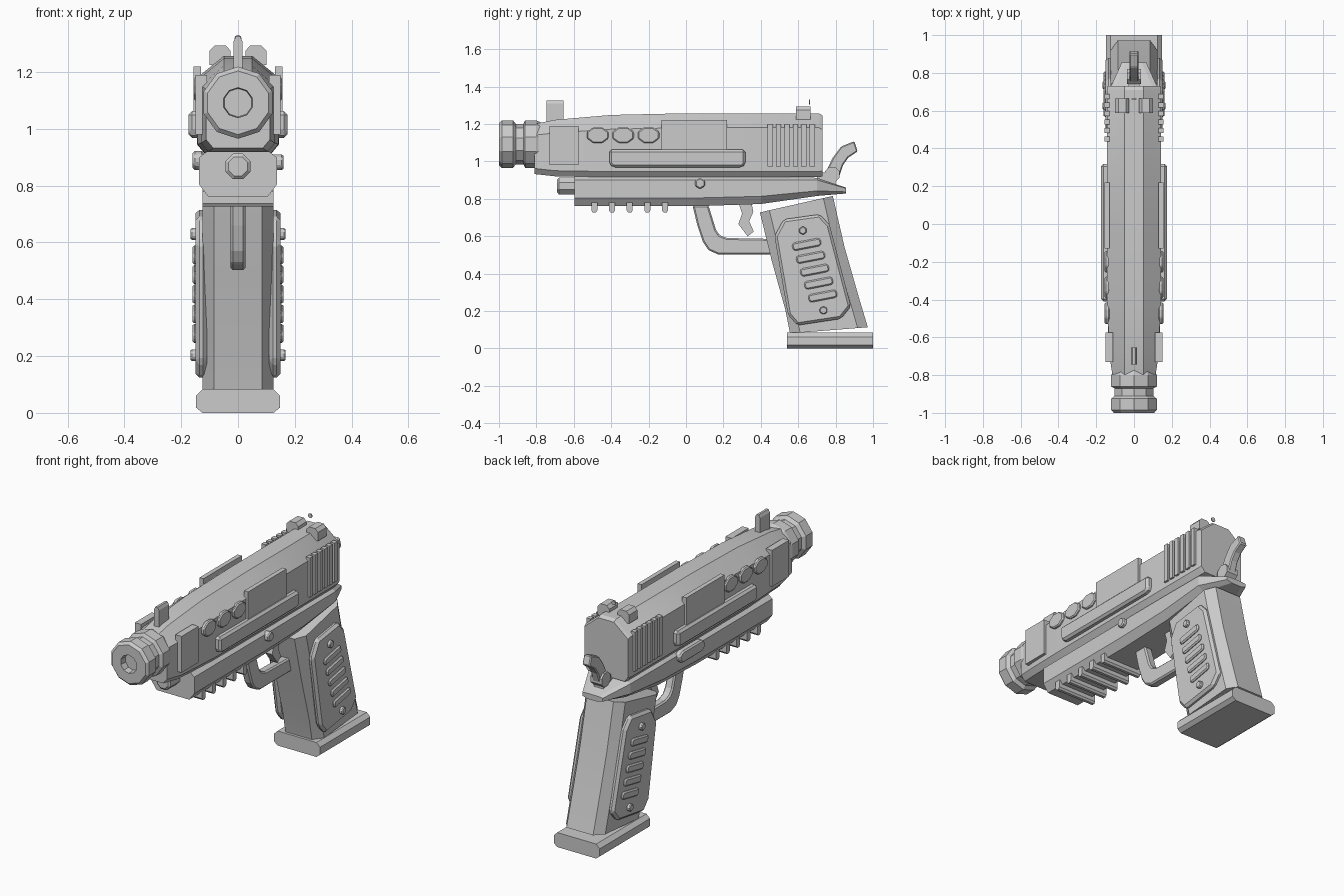
import bpy, bmesh
from math import sin, cos, pi, radians

if "Cube" in bpy.data.objects:
    bpy.data.objects.remove(bpy.data.objects["Cube"])


def finish(name, bm, bevel=0, mirror=False, smooth=False):
    bmesh.ops.remove_doubles(bm, verts=bm.verts, dist=1e-5)
    bmesh.ops.recalc_face_normals(bm, faces=bm.faces)
    mesh = bpy.data.meshes.new(name)
    bm.to_mesh(mesh)
    bm.free()
    ob = bpy.data.objects.new(name, mesh)
    bpy.context.collection.objects.link(ob)
    if bevel:
        m = ob.modifiers.new("Bevel", 'BEVEL')
        m.width, m.segments, m.limit_method = bevel, 1, 'ANGLE'
    if mirror:
        ob.modifiers.new("Mirror", 'MIRROR')
    if smooth:
        bpy.ops.object.select_all(action='DESELECT')
        ob.select_set(True)
        bpy.context.view_layer.objects.active = ob
        bpy.ops.object.shade_smooth_by_angle(angle=radians(28))
    return ob


def loft(name, rings, **kw):
    """Skin a list of equal-length closed rings and cap both ends."""
    bm = bmesh.new()
    vs = [[bm.verts.new(p) for p in r] for r in rings]
    n = len(rings[0])
    for a, b in zip(vs, vs[1:]):
        for i in range(n):
            j = (i + 1) % n
            bm.faces.new((a[i], a[j], b[j], b[i]))
    bm.faces.new(vs[0])
    bm.faces.new(vs[-1])
    return finish(name, bm, **kw)


def side_prism(name, pts, x0, x1, **kw):
    """Extrude a (y, z) outline along x."""
    return loft(name, [[(x, y, z) for y, z in pts] for x in (x0, x1)], **kw)


def long_prism(name, half, y0, y1, **kw):
    """Extrude a symmetric (x, z) half outline along y."""
    pts = half + [(-x, z) for x, z in reversed(half)]
    return loft(name, [[(x, y, z) for x, z in pts] for y in (y0, y1)], **kw)


def rect(y0, y1, z0, z1):
    return [(y0, z0), (y1, z0), (y1, z1), (y0, z1)]


def ngon(cy, cz, r, n, start=0.0, rz=None):
    rz = rz or r
    return [(cy + r * cos(start + 2 * pi * i / n), cz + rz * sin(start + 2 * pi * i / n)) for i in range(n)]


def turned(name, profile, cz, n, start, **kw):
    """Revolve (y, r) points around a lengthwise axis at height cz."""
    return loft(name, [[(x, y, z) for x, z in ngon(0, cz, r, n, start)] for y, r in profile], **kw)


# Muzzle with groove and shallow bore
turned("muzzle", [(-0.96, .05), (-1, .053), (-1, .112), (-.985, .127), (-.925, .127), (-.91, .108),
                  (-.87, .108), (-.86, .127), (-.80, .127), (-.76, .108)], 1.092, 10, pi / 2)

# Slide, tapered towards the muzzle
rings = []
for y, w, zt, zs, zb in [(-.81, .112, 1.2, 1.14, .932), (-.7, .13, 1.222, 1.152, .92), (-.4, .142, 1.248, 1.172, .915),
                         (0, .144, 1.257, 1.18, .915), (.71, .144, 1.257, 1.18, .915), (.73, .14, 1.245, 1.17, .92)]:
    half = [(w - .025, zb), (w, zb + .03), (w, zs), (.05, zt)]
    rings.append([(x, y, z) for x, z in half + [(-x, z) for x, z in reversed(half)]])
loft("slide", rings, smooth=True)

# Slide side details
side_prism("front_side_plate", rect(-.73, -.575, .98, 1.19), .11, .15, mirror=True)
side_prism("middle_side_plate", rect(-.13, .22, 1.03, 1.22), .13, .156, mirror=True)
for i in range(3):
    side_prism(f"side_port_{i+1}", ngon(-.472 + .136 * i, 1.14, .062, 8, pi / 8, .046), .13, .155,
               bevel=.006, mirror=True)
side_prism("side_rib", [(-.41, .985), (-.39, .968), (.3, .968), (.318, .985), (.318, 1.062), (-.41, 1.062)],
           .13, .174, bevel=.014, mirror=True)
for i in range(6):
    y = .45 + .045 * i
    side_prism(f"grip_serration_{i+1}", rect(y - .014, y + .014, .972, 1.2), .13, .156, mirror=True)

# Sights
long_prism("front_sight", [(.015, 1.21), (.015, 1.31), (.007, 1.326)], -.745, -.655)
loft("rear_sight", [[(x, y, z) for x, z in
                     [(.026, 1.225), (.1, 1.225), (.1, 1.275), (.083, 1.293), (.043, 1.293), (.026, 1.275)]]
                    for y in (.588, .665)], mirror=True)
turned("sight_bead", [(.658, .013), (.664, .013)], 1.318, 8, 0)

# Frame with chamfered underside and rear tail
rings = []
for y, w, zt, zb in [(-.595, .137, .918, .76), (.05, .137, .918, .76), (.4, .137, .918, .772),
                     (.7, .135, .912, .815), (.855, .065, .86, .828)]:
    h = zt - zb
    half = [(w - .033, zb), (w, zb + .28 * h), (w, zt - .12 * h), (w - .025, zt)]
    rings.append([(x, y, z) for x, z in half + [(-x, z) for x, z in reversed(half)]])
loft("frame", rings)
turned("guide_rod", [(-.69, .036), (-.68, .048), (-.58, .048)], .868, 8, pi / 8)
side_prism("frame_pin", ngon(.075, .882, .03, 6, pi / 6), .12, .16, bevel=.006)
side_prism("slide_stop", [(.05, .875), (.075, .855), (.255, .855), (.28, .875), (.28, .905), (.255, .922),
                          (.075, .922), (.05, .905)], -.12, -.16, bevel=.008)
for i in range(5):
    y = -.49 + .0945 * i
    side_prism(f"rail_rib_{i+1}", [(y - .016, .78), (y - .016, .737), (y - .008, .726), (y + .008, .726),
                                   (y + .016, .737), (y + .016, .78)], -.125, .125)

# Trigger guard and trigger
side_prism("trigger_guard", [(.035, .765), (.06, .66), (.09, .57), (.12, .525), (.17, .503), (.47, .503), (.47, .585),
                             (.22, .59), (.18, .605), (.16, .635), (.12, .765)], -.026, .026, bevel=.008)
side_prism("trigger", [(.28, .78), (.35, .78), (.36, .73), (.338, .68), (.362, .625), (.33, .598),
                       (.28, .665), (.3, .72)], -.022, .022)

# Grip with chamfered corners, swept down and back
rings = []
for (y0, z0), (y1, z1) in [((.395, .727), (.785, .815)), ((.458, .47), (.848, .54)),
                           ((.53, .21), (.925, .27)), ((.556, .08), (.972, .113))]:
    ring = []
    for x, t in [(.085, 0), (.125, .13), (.125, .87), (.085, 1)]:
        ring.append((x, y0 + (y1 - y0) * t, z0 + (z1 - z0) * t))
    rings.append(ring + [(-x, y, z) for x, y, z in reversed(ring)])
loft("grip", rings, smooth=True)
long_prism("magazine_base", [(.125, 0), (.147, .018), (.147, .062), (.125, .084)], .54, 1.0)

# Grip panels with ridges and screws
side_prism("grip_panel", [(.473, .6), (.522, .69), (.715, .717), (.768, .66), (.882, .225), (.828, .158),
                          (.595, .123), (.545, .18)], .11, .15, bevel=.014, mirror=True)
for i in range(5):
    cy, cz, a = .645 + .0215 * i, .556 - .069 * i, radians(11)
    bar = [(-.078, -.012), (-.068, -.022), (.068, -.022), (.078, -.012),
           (.078, .012), (.068, .022), (-.068, .022), (-.078, .012)]
    side_prism(f"panel_ridge_{i+1}", [(cy + u * cos(a) - v * sin(a), cz + u * sin(a) + v * cos(a)) for u, v in bar],
               .14, .161, bevel=.007, mirror=True)
for i, (y, z) in enumerate([(.625, .63), (.735, .203)]):
    side_prism(f"panel_screw_{i+1}", ngon(y, z, .023, 6, pi / 6), .14, .167, bevel=.005, mirror=True)

# Hammer and its pivot
side_prism("hammer", [(.75, .95), (.785, 1.02), (.83, 1.08), (.9, 1.108), (.918, 1.053), (.868, 1.02),
                      (.84, .98), (.82, .92)], -.024, .024, bevel=.006)
side_prism("hammer_pivot", ngon(.782, .93, .043, 8, pi / 8), -.036, .036)
side_prism("hammer_mount", rect(.7, .8, .88, .94), -.03, .03)
